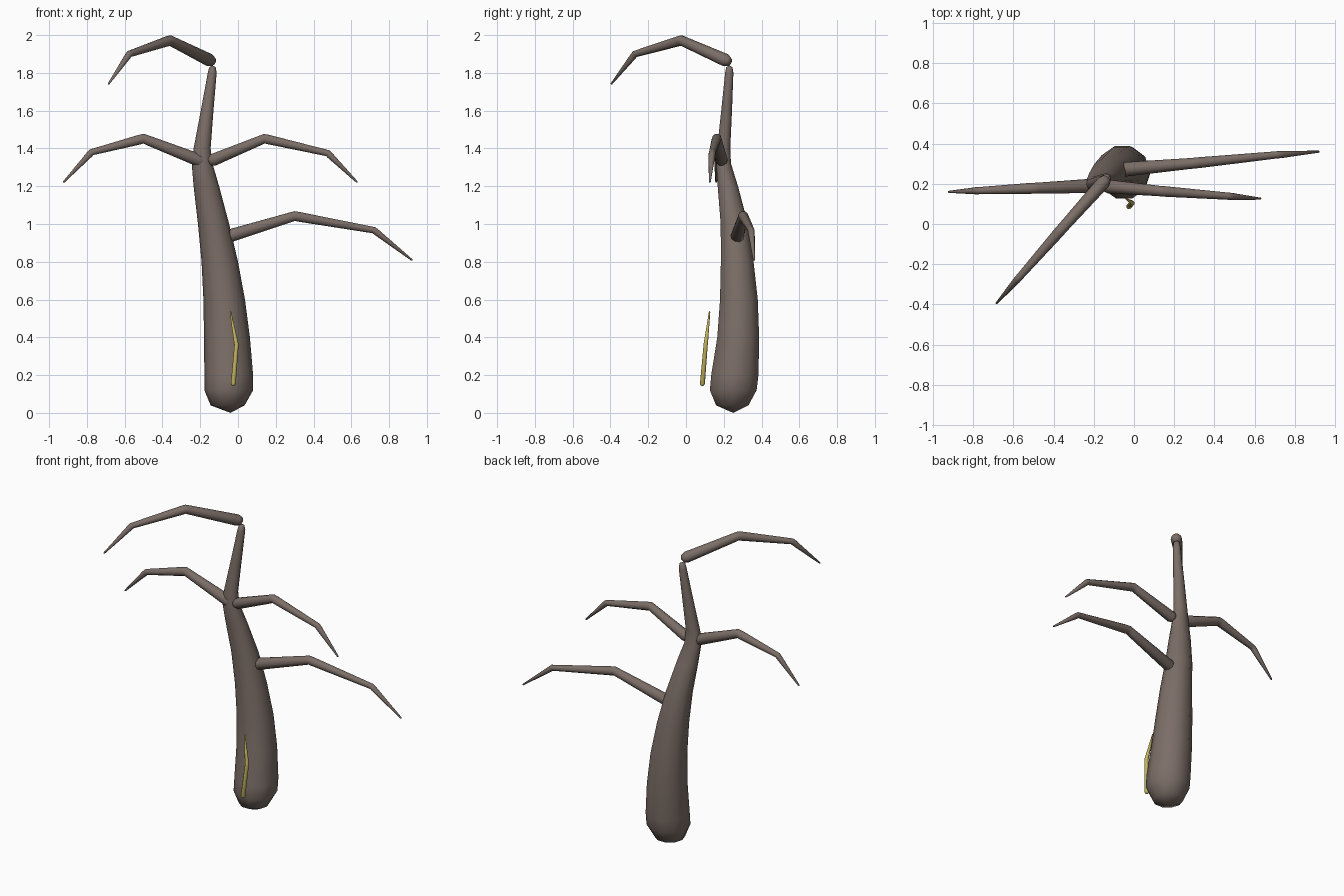
import bpy
import bmesh
import math
from mathutils import Vector

cube = bpy.data.objects.get("Cube")
if cube:
    bpy.data.objects.remove(cube, do_unlink=True)


def make_material(name, color):
    mat = bpy.data.materials.new(name)
    mat.use_nodes = True
    mat.diffuse_color = (*color, 1)
    mat.node_tree.nodes["Principled BSDF"].inputs["Base Color"].default_value = (*color, 1)
    return mat


bark = make_material("bark brown", (0.20, 0.155, 0.135))
yellow = make_material("sprig yellow", (0.54, 0.45, 0.11))


def loft(name, rings, ends, mat, angle):
    """Skin a list of vertex rings and close both ends onto points."""
    bm = bmesh.new()
    loops = [[bm.verts.new(p) for p in ring] for ring in rings]
    n = len(loops[0])
    for a, b in zip(loops, loops[1:]):
        for i in range(n):
            j = (i + 1) % n
            bm.faces.new((a[i], a[j], b[j], b[i]))
    for loop, end in zip((loops[0], loops[-1]), ends):
        tip = bm.verts.new(end)
        for i in range(n):
            bm.faces.new((loop[i], loop[(i + 1) % n], tip))
    bmesh.ops.recalc_face_normals(bm, faces=bm.faces)
    mesh = bpy.data.meshes.new(name)
    bm.to_mesh(mesh)
    bm.free()
    mesh.materials.append(mat)
    obj = bpy.data.objects.new(name, mesh)
    bpy.context.collection.objects.link(obj)
    bpy.ops.object.select_all(action="DESELECT")
    obj.select_set(True)
    bpy.context.view_layer.objects.active = obj
    bpy.ops.object.shade_smooth_by_angle(angle=math.radians(angle))
    return obj


def ring(center, u, v, sides):
    turns = [2 * math.pi * i / sides for i in range(sides)]
    return [center + u * math.cos(t) + v * math.sin(t) for t in turns]


def tapered_limb(name, path, mat, sides=10):
    """Bent tapering limb with round ends; path holds (x, y, z, radius)."""
    pts = [Vector(p[:3]) for p in path]
    radii = [p[3] for p in path]
    dirs = [(b - a).normalized() for a, b in zip(pts, pts[1:])]
    side = (pts[-1] - pts[0]).cross(Vector((0, 0, 1))).normalized()

    def section(center, direction, r):
        u = (side - direction * side.dot(direction)).normalized()
        return ring(center, u * r, direction.cross(u) * r, sides)

    first, last = dirs[0], dirs[-1]
    rings = [section(pts[0] - first * radii[0] * 0.7, first, radii[0] * 0.7)]
    for i, (p, r) in enumerate(zip(pts, radii)):
        if 0 < i < len(pts) - 1:
            # Short rounded elbow
            rings.append(section(p - dirs[i - 1] * r * 0.8, dirs[i - 1], r))
            rings.append(section(p, (dirs[i - 1] + dirs[i]).normalized(), r))
            rings.append(section(p + dirs[i] * r * 0.8, dirs[i], r))
        else:
            rings.append(section(p, first if i == 0 else last, r))
    ends = (pts[0] - first * radii[0], pts[-1] + last * radii[-1])
    return loft(name, rings, ends, mat, 60)


# Trunk: height, left and right edge in x, front and back edge in y
trunk_profile = [
    (0.04, -0.145, 0.035, 0.155, 0.335),
    (0.12, -0.178, 0.08, 0.12, 0.38),
    (0.20, -0.178, 0.08, 0.127, 0.39),
    (0.40, -0.18, 0.063, 0.16, 0.393),
    (0.60, -0.183, 0.037, 0.175, 0.385),
    (0.80, -0.193, 0.0, 0.18, 0.362),
    (1.00, -0.212, -0.047, 0.18, 0.332),
    (1.20, -0.235, -0.1, 0.165, 0.278),
    (1.32, -0.245, -0.135, 0.158, 0.24),
    (1.40, -0.235, -0.145, 0.163, 0.236),
    (1.60, -0.197, -0.13, 0.185, 0.245),
    (1.80, -0.16, -0.113, 0.206, 0.252),
    (1.83, -0.152, -0.118, 0.212, 0.247),
]
trunk_rings = [
    ring(Vector(((x0 + x1) / 2, (y0 + y1) / 2, z)),
         Vector(((x1 - x0) / 2, 0, 0)), Vector((0, (y1 - y0) / 2, 0)), 10)
    for z, x0, x1, y0, y1 in trunk_profile
]
loft("trunk", trunk_rings, (Vector((-0.04, 0.25, 0)), Vector((-0.135, 0.23, 1.84))), bark, 60)

# Branches
tapered_limb("crown_branch", [
    (-0.15, 0.21, 1.867, 0.034), (-0.36, -0.025, 1.972, 0.027),
    (-0.575, -0.27, 1.9, 0.018), (-0.685, -0.395, 1.742, 0.005)], bark)
tapered_limb("upper_right_branch", [
    (-0.2, 0.19, 1.335, 0.036), (-0.5, 0.178, 1.452, 0.027),
    (-0.775, 0.166, 1.38, 0.018), (-0.923, 0.16, 1.222, 0.005)], bark)
tapered_limb("upper_left_branch", [
    (-0.13, 0.187, 1.34, 0.034), (0.14, 0.163, 1.452, 0.026),
    (0.475, 0.138, 1.375, 0.018), (0.63, 0.126, 1.222, 0.005)], bark)
tapered_limb("lower_left_branch", [
    (-0.045, 0.272, 0.937, 0.036), (0.3, 0.303, 1.042, 0.027),
    (0.72, 0.345, 0.967, 0.018), (0.92, 0.36, 0.81, 0.005)], bark)

# Small yellow sprig in front of the trunk
tapered_limb("yellow_sprig", [
    (-0.025, 0.087, 0.155, 0.014), (-0.008, 0.104, 0.36, 0.012),
    (-0.04, 0.125, 0.535, 0.004)], yellow, 8)
